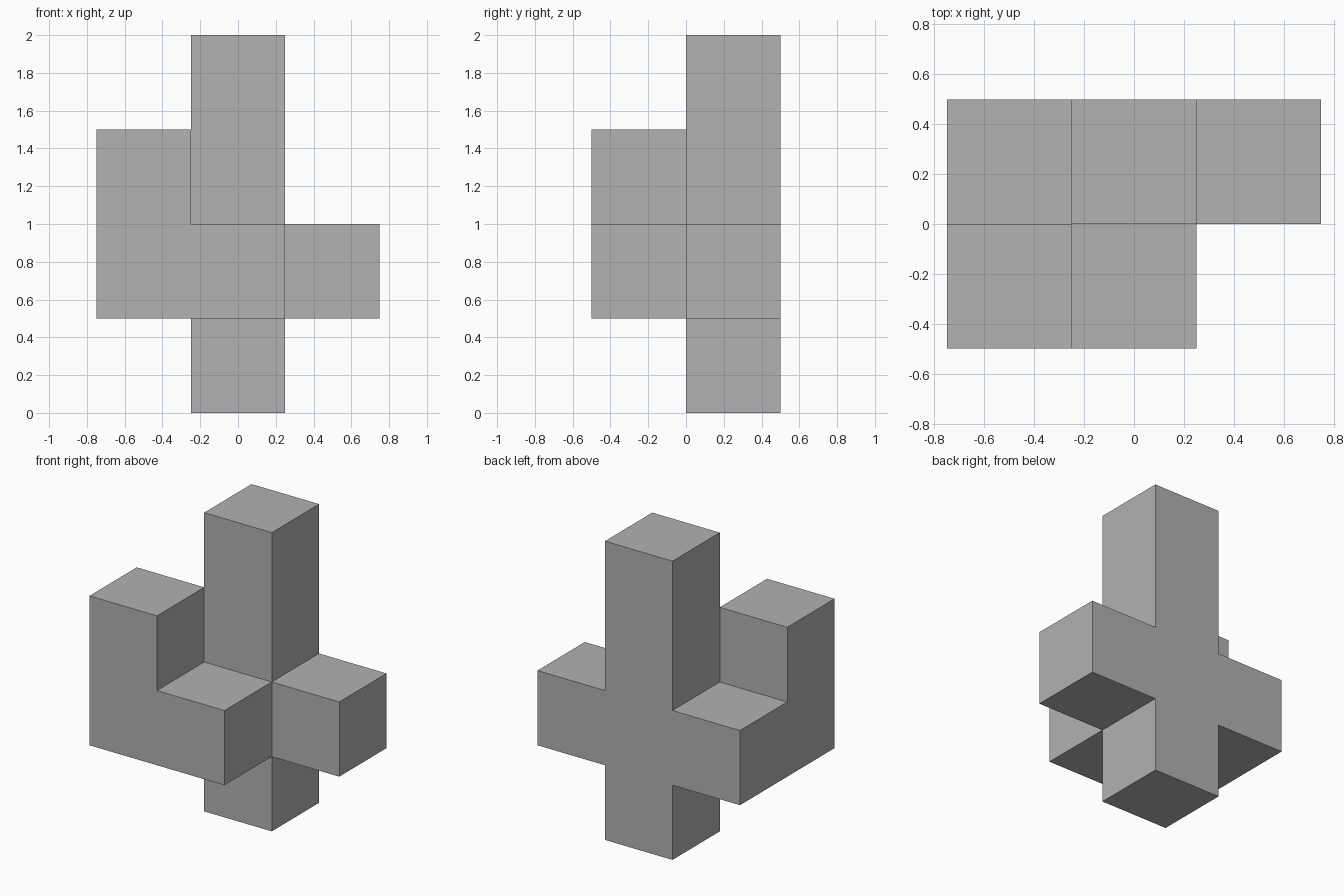
import bpy
import bmesh
from mathutils import Vector

default = bpy.data.objects.get("Cube")
if default:
    bpy.data.objects.remove(default, do_unlink=True)

# Single flat grey for the whole solid
grey = bpy.data.materials.new("plain_grey")
grey.use_nodes = True
colour = (0.445, 0.445, 0.445, 1.0)
grey.diffuse_color = colour
bsdf = next(n for n in grey.node_tree.nodes if n.type == "BSDF_PRINCIPLED")
bsdf.inputs["Base Color"].default_value = colour

UNIT = 0.5


def run(xs, y, zs):
    """Grid cells filled by a straight run of cubes."""
    return {(x, y, z) for x in xs for z in zs}


# Parts in cell coordinates: x -1..1, y 0 front / 1 back, z 0..3
column = run([0], 1, range(4))
back_arms = run([-1, 0, 1], 1, [1])
front_ledge = run([-1, 0], 0, [1])
front_post = run([-1], 0, [1, 2])
cells = column | back_arms | front_ledge | front_post

# Join the cubes into one outer skin, leaving out touching faces
bm = bmesh.new()
axes = [Vector(row) for row in ((1, 0, 0), (0, 1, 0), (0, 0, 1))]
for cell in sorted(cells):
    centre = (Vector(cell) + Vector((0, -0.5, 0.5))) * UNIT
    for i, axis in enumerate(axes):
        for sign in (-1, 1):
            normal = axis * sign
            if tuple(int(c) for c in Vector(cell) + normal) in cells:
                continue
            u = axes[(i + 1) % 3] * UNIT / 2
            v = axes[(i + 2) % 3] * UNIT / 2 * sign
            mid = centre + normal * UNIT / 2
            corners = (mid - u - v, mid + u - v, mid + u + v, mid - u + v)
            bm.faces.new([bm.verts.new(c) for c in corners])

# Weld corners and merge coplanar squares into clean flat sides
bmesh.ops.remove_doubles(bm, verts=bm.verts[:], dist=0.001)
bmesh.ops.dissolve_limit(bm, angle_limit=0.01, verts=bm.verts[:], edges=bm.edges[:])

mesh = bpy.data.meshes.new("block_puzzle_piece")
bm.to_mesh(mesh)
bm.free()
mesh.materials.append(grey)
piece = bpy.data.objects.new("block_puzzle_piece", mesh)
bpy.context.collection.objects.link(piece)
